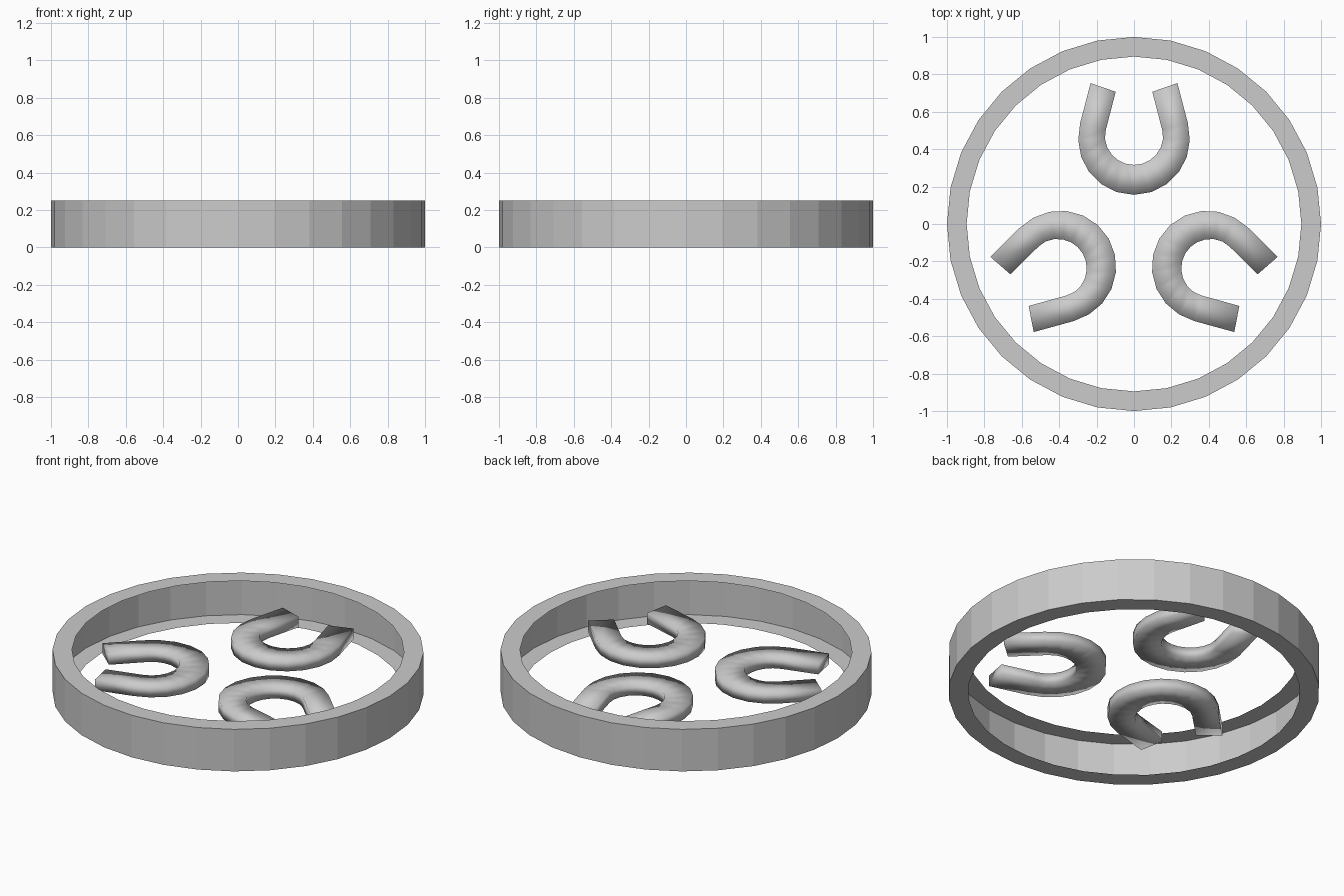
import bpy, bmesh, math
from mathutils import Vector

if "Cube" in bpy.data.objects:
    bpy.data.objects.remove(bpy.data.objects["Cube"])

grey = bpy.data.materials.new("light_grey")
grey.diffuse_color = (0.6, 0.6, 0.6, 1)
grey.use_nodes = True
grey.node_tree.nodes["Principled BSDF"].inputs["Base Color"].default_value = grey.diffuse_color


def make_object(name, bm):
    bmesh.ops.recalc_face_normals(bm, faces=bm.faces[:])
    mesh = bpy.data.meshes.new(name)
    bm.to_mesh(mesh)
    bm.free()
    mesh.materials.append(grey)
    ob = bpy.data.objects.new(name, mesh)
    bpy.context.collection.objects.link(ob)
    return ob


def loft(bm, rings):
    """Bridge successive vertex rings with quads."""
    n = len(rings[0])
    for a, b in zip(rings, rings[1:]):
        for i in range(n):
            j = (i + 1) % n
            bm.faces.new((a[i], a[j], b[j], b[i]))


# Flat-sided outer ring: outer wall with top and bottom lips, open on the inside
bm = bmesh.new()
SIDES, HEIGHT, INNER = 32, 0.25, 0.895
rings = []
for r, z in ((INNER, 0), (1, 0), (1, HEIGHT), (INNER, HEIGHT)):
    rings.append([bm.verts.new((r * math.sin(math.tau * i / SIDES),
                                r * math.cos(math.tau * i / SIDES), z))
                  for i in range(SIDES)])
loft(bm, rings)
make_object("outer_ring", bm)

# Horseshoe centre line: straight leg, arc, straight leg
ARC_R, ARC_Y, MID_Z, HALF_H, STEPS = 0.227, 0.463, 0.126, 0.032, 12
path = [(Vector((0.165, 0.73, MID_Z)), math.radians(19))]
for k in range(STEPS + 1):
    a = math.radians(15 - 210 * k / STEPS)
    path.append((Vector((ARC_R * math.cos(a), ARC_Y + ARC_R * math.sin(a), MID_Z)), a))
path.append((Vector((-0.165, 0.73, MID_Z)), math.radians(-199)))


def horseshoe(name, turn):
    bm = bmesh.new()
    rings = []
    for p, a in path:
        # flat bar section, widest at the bend
        width = 0.071 + 0.009 * max(0, -math.sin(a))
        out = Vector((math.cos(a), math.sin(a), 0)) * width
        up = Vector((0, 0, HALF_H))
        rings.append([bm.verts.new(p + out * s + up * t)
                      for s, t in ((1, 1), (-1, 1), (-1, -1), (1, -1))])
    loft(bm, rings)
    bm.faces.new(rings[0])
    bm.faces.new(rings[-1])
    for f in bm.faces:
        f.smooth = True
    ob = make_object(name, bm)
    ob.rotation_euler.z = turn


# Three horseshoes, open ends facing outward
for i in range(3):
    horseshoe(f"horseshoe_{i + 1}", math.tau * i / 3)
